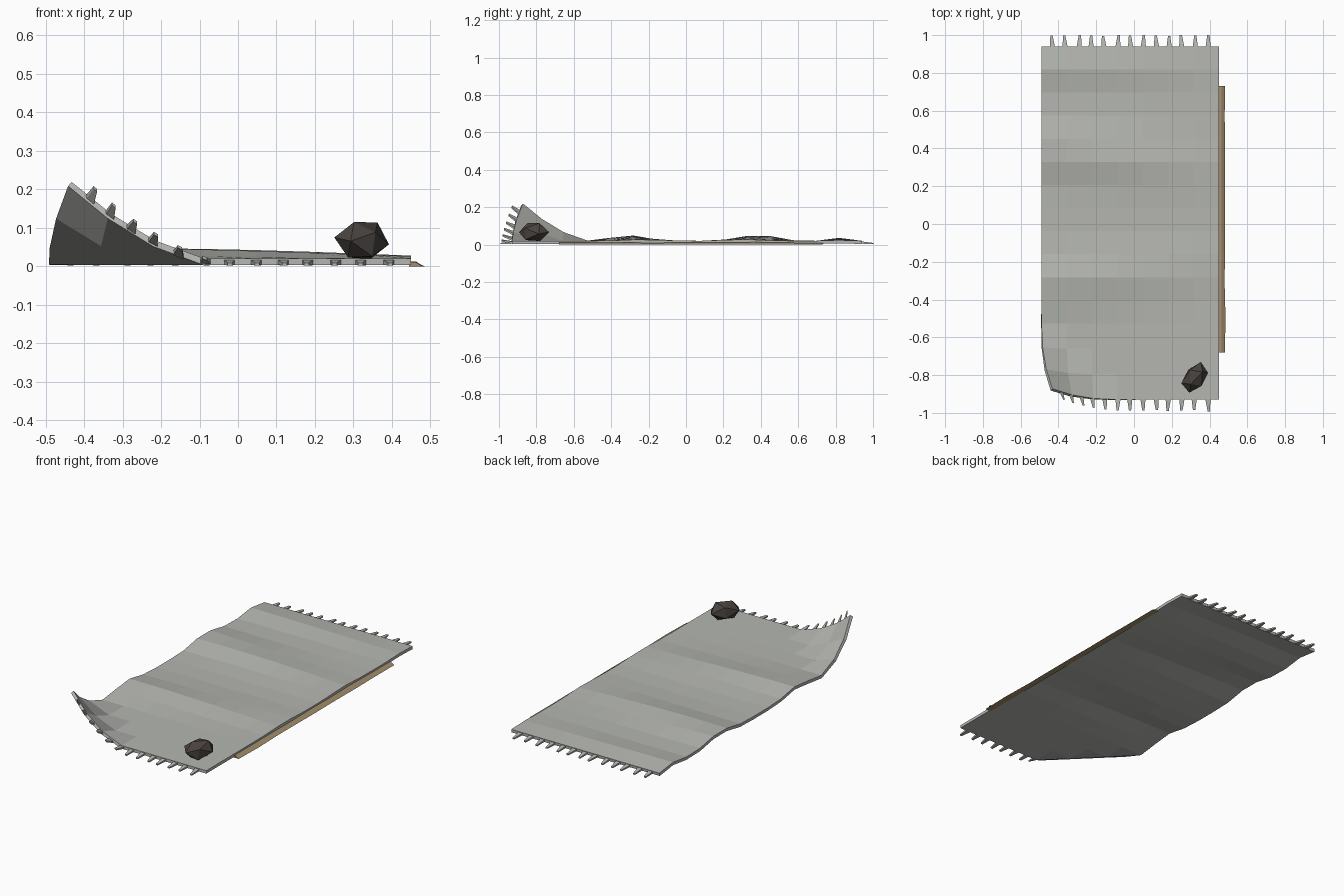
import bpy, bmesh, math, random
from mathutils import Vector, Matrix

if "Cube" in bpy.data.objects:
    bpy.data.objects.remove(bpy.data.objects["Cube"])
random.seed(4)

def mat(name, rgb):
    m = bpy.data.materials.new(name)
    m.diffuse_color = (*rgb, 1)
    m.use_nodes = True
    m.node_tree.nodes["Principled BSDF"].inputs["Base Color"].default_value = m.diffuse_color
    return m

CLOTH = mat("grey cloth", (0.46, 0.47, 0.44))
STONE = mat("dark stone", (0.065, 0.056, 0.050))
DUST = mat("tan dust", (0.36, 0.27, 0.15))

def finish(name, bm, material):
    bmesh.ops.recalc_face_normals(bm, faces=bm.faces)
    me = bpy.data.meshes.new(name)
    bm.to_mesh(me)
    bm.free()
    me.materials.append(material)
    ob = bpy.data.objects.new(name, me)
    bpy.context.collection.objects.link(ob)
    return ob

X0, X1, Y0, Y1 = -0.49, 0.45, -0.93, 0.94

def deform(x, y, z):
    """Wrinkle ridges across the cloth, plus the curled front left corner."""
    t = (x - X0) / (X1 - X0)
    amp = 1 - 0.75 * t ** 1.5
    bump = 0
    for yc, shift, w, h in ((-0.31, 0.08, 0.12, 0.030), (0.39, -0.09, 0.12, 0.033), (0.82, 0, 0.06, 0.016)):
        bump += h * math.exp(-((y - yc - shift * t) / w) ** 2)
    z += bump * amp
    d = (-1.015 - x - y) / math.sqrt(2)
    if d > 0:
        pull = 1.0 * d * d / math.sqrt(2)
        x, y, z = x + pull, y + pull, z + 1.05 * d ** 1.33
    return x, y, z

# Cloth: a coarse deformed grid with thickness
xs = [X0 + (X1 - X0) * i / 7 for i in range(8)]
ys = [Y1 - 0.1222 * k for k in range(13)] + [-0.66, -0.795, Y0]
bm = bmesh.new()
rows = [[bm.verts.new(deform(x, y, 0.02)) for x in xs] for y in ys]
for a, b in zip(rows, rows[1:]):
    for i in range(7):
        bm.faces.new((a[i], b[i], b[i + 1], a[i + 1]))
rug = finish("cloth_mat", bm, CLOTH)
if rug.data.polygons[0].normal.z < 0:
    rug.data.flip_normals()
sol = rug.modifiers.new("thickness", "SOLIDIFY")
sol.thickness, sol.offset = 0.017, -1

# Fringe: tapered tassels on both short ends, following the curl
bm = bmesh.new()
for end, s in ((Y1, 1), (Y0, -1)):
    for i in range(13):
        x = -0.43 + 0.0683 * i + random.uniform(-0.004, 0.004)
        tx = x + random.uniform(-0.006, 0.006)
        rings = []
        for cx, y, w, lo, hi in ((x, end - s * 0.005, 0.014, 0.005, 0.017),
                                 (tx, end + s * random.uniform(0.055, 0.062), 0.006, 0.002, 0.009)):
            rings.append([bm.verts.new(deform(cx + u * w, y, z))
                          for u, z in ((-1, lo), (1, lo), (1, hi), (-1, hi))])
        a, b = rings
        for k in range(4):
            bm.faces.new((a[k], a[(k + 1) % 4], b[(k + 1) % 4], b[k]))
        bm.faces.new(a)
        bm.faces.new(b)
finish("fringe", bm, CLOTH)

# Stone resting on the front right corner
bm = bmesh.new()
bmesh.ops.create_icosphere(bm, subdivisions=1, radius=1)
for v in bm.verts:
    v.co *= random.uniform(0.93, 1.07)
bm.transform(Matrix.Translation((0.322, -0.815, 0.066)) @ Matrix.Rotation(math.radians(-32), 4, 'Z')
             @ Matrix.Diagonal((0.06, 0.086, 0.058, 1)) @ Matrix.Rotation(math.radians(28), 4, 'X'))
for v in bm.verts:
    v.co.z = max(v.co.z, 0.019)
finish("stone", bm, STONE)

# Dust drift: low wedge along the right edge
bm = bmesh.new()
rings = []
for k in range(9):
    y = -0.68 + 1.41 * k / 8
    h = 0.011 + random.uniform(-0.002, 0.002)
    rings.append([bm.verts.new(p) for p in ((0.444, y, 0), (0.482 + random.uniform(-0.002, 0.003), y, 0),
                                            (0.462, y, h), (0.444, y, h))])
for a, b in zip(rings, rings[1:]):
    for k in range(4):
        bm.faces.new((a[k], a[(k + 1) % 4], b[(k + 1) % 4], b[k]))
bm.faces.new(rings[0])
bm.faces.new(rings[-1])
finish("dust_drift", bm, DUST)
